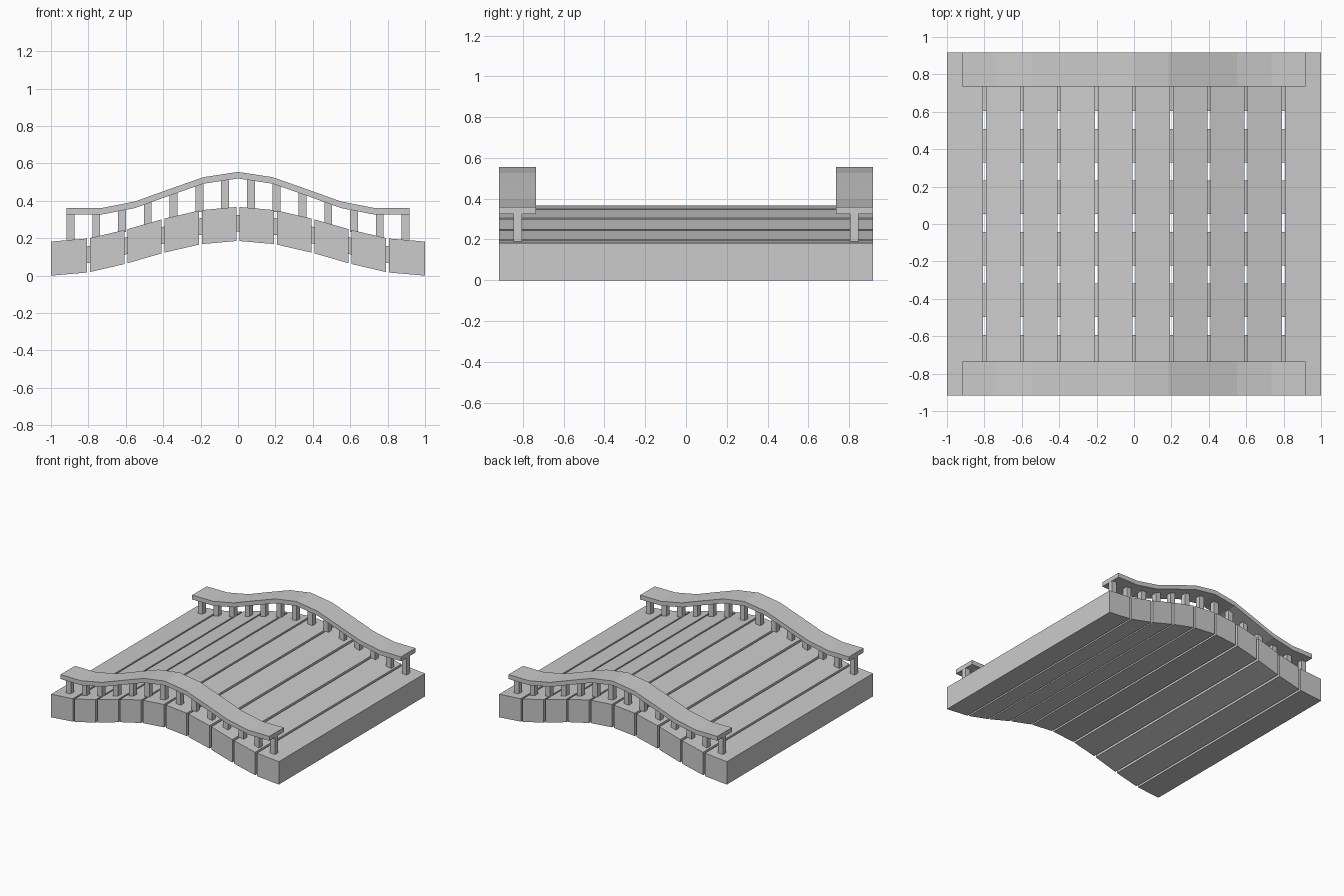
import bpy
from math import cos, pi

if "Cube" in bpy.data.objects:
    bpy.data.objects.remove(bpy.data.objects["Cube"])


def arch(x):
    """Height of the underside of the deck."""
    return 0.0925 * (1 + cos(pi * x))


def prism(name, profile, y0, y1):
    """Extrude an x-z outline (counter-clockwise from the front) along y."""
    n = len(profile)
    verts = [(x, y, z) for y in (y0, y1) for x, z in profile]
    faces = [list(range(n)), list(range(2 * n - 1, n - 1, -1))]
    faces += [(i, i + n, (i + 1) % n + n, (i + 1) % n) for i in range(n)]
    mesh = bpy.data.meshes.new(name)
    mesh.from_pydata(verts, [], faces)
    mesh.update()
    obj = bpy.data.objects.new(name, mesh)
    bpy.context.collection.objects.link(obj)
    return obj


HALF_W, THICK, GAP = 0.917, 0.182, 0.008
edges = [-1 + 0.2 * i for i in range(11)]


def plank_span(i):
    return (edges[i] + (GAP if i > 0 else 0), edges[i + 1] - (GAP if i < 9 else 0))


def deck_top(x):
    """Height of the flat plank top under x."""
    i = min(9, max(0, int((x + 1) / 0.2)))
    a, b = plank_span(i)
    t = (x - a) / (b - a)
    return arch(a) * (1 - t) + arch(b) * t + THICK


# Deck planks
for i in range(10):
    a, b = plank_span(i)
    prism("deck_plank", [(a, arch(a)), (b, arch(b)), (b, arch(b) + THICK), (a, arch(a) + THICK)],
          -HALF_W, HALF_W)

# Connecting pegs in the gaps between planks
for x in edges[1:-1]:
    a, b = x - 0.015, x + 0.015
    for k in range(6):
        y = 0.2755 * (k - 2.5) + 0.005
        prism("plank_peg", [(a, arch(a) + 0.05), (b, arch(b) + 0.05),
                            (b, arch(b) + 0.14), (a, arch(a) + 0.14)], y - 0.09, y + 0.09)

# Handrail centre line, mirrored about x = 0
half = [(0, 0.537), (0.184, 0.509), (0.367, 0.445), (0.55, 0.379), (0.734, 0.343), (0.917, 0.343)]
line = [(-x, z) for x, z in half[:0:-1]] + half
rail = [(x, z - 0.0175) for x, z in line] + [(x, z + 0.0175) for x, z in reversed(line)]


def rail_z(x):
    for (x0, z0), (x1, z1) in zip(line, line[1:]):
        if x0 <= x <= x1:
            return z0 + (z1 - z0) * (x - x0) / (x1 - x0)


# Handrails and their posts on both sides
for side in (-1, 1):
    y = 0.826 * side
    prism("handrail", rail, y - 0.091, y + 0.091)
    for k in range(14):
        x = 0.1378 * (k - 6.5)
        a, b = x - 0.021, x + 0.021
        base = deck_top(x)
        prism("rail_post", [(a, base - 0.008), (b, base - 0.008), (b, rail_z(b) - 0.012),
                            (a, rail_z(a) - 0.012)], y - 0.021, y + 0.021)
